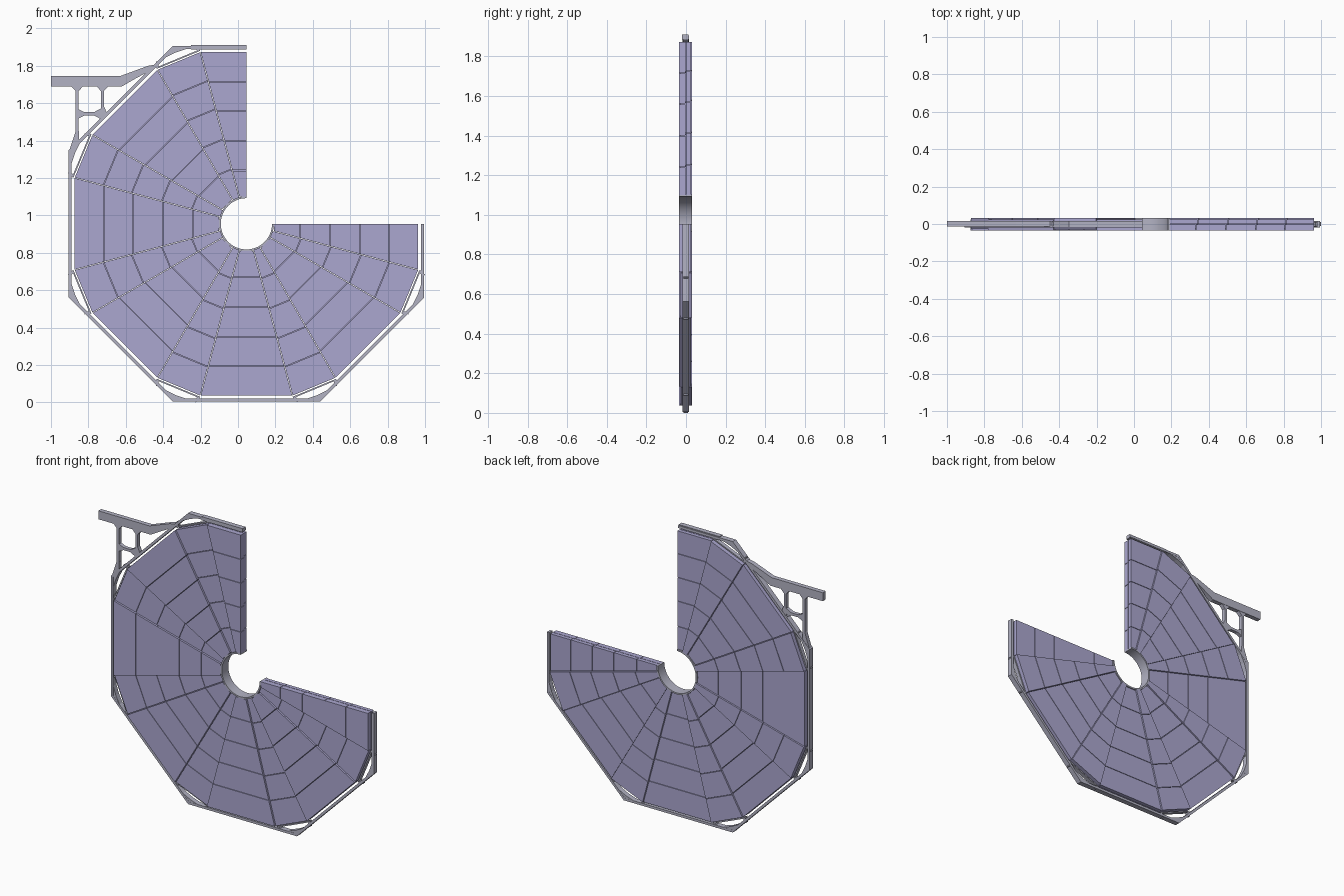
import bpy, bmesh
from math import cos, sin, tan, radians
from mathutils import Vector

cube = bpy.data.objects.get("Cube")
if cube:
    bpy.data.objects.remove(cube, do_unlink=True)

CX, CZ = 0.045, 0.955      # wheel axis
FRAME_R = 0.95             # outer apothem of the octagonal frame


def material(name, colour):
    m = bpy.data.materials.new(name)
    m.use_nodes = True
    m.diffuse_color = (*colour, 1)
    m.node_tree.nodes["Principled BSDF"].inputs["Base Color"].default_value = (*colour, 1)
    return m


lilac = material("lilac panel", (0.41, 0.39, 0.63))
grey = material("pale grey metal", (0.45, 0.45, 0.55))


def prisms(name, outlines, y0, y1, mat):
    """One object made of flat outlines in x, z extruded from y0 to y1."""
    bm = bmesh.new()
    for outline in outlines:
        a = [bm.verts.new((x, y0, z)) for x, z in outline]
        b = [bm.verts.new((x, y1, z)) for x, z in outline]
        bm.faces.new(a)
        bm.faces.new(b[::-1])
        for i in range(len(a)):
            j = (i + 1) % len(a)
            bm.faces.new((a[j], a[i], b[i], b[j]))
    bmesh.ops.recalc_face_normals(bm, faces=bm.faces)
    mesh = bpy.data.meshes.new(name)
    bm.to_mesh(mesh)
    bm.free()
    mesh.materials.append(mat)
    obj = bpy.data.objects.new(name, mesh)
    bpy.context.collection.objects.link(obj)
    return obj


def at(angle, along, across=0.0):
    """Point at a distance along a direction, shifted sideways."""
    c, s = cos(radians(angle)), sin(radians(angle))
    return CX + c * along - s * across, CZ + s * along + c * across


def bar(p, q, width):
    p, q = Vector(p), Vector(q)
    side = (q - p).orthogonal().normalized() * width / 2
    return [tuple(v) for v in (p - side, q - side, q + side, p + side)]


def sector(mid, lo, hi, radii, gap=0.0015):
    """Row of trapezoid modules between two edge angles."""
    rows = []
    for r0, r1 in zip(radii, radii[1:]):
        r0, r1 = r0 + gap, r1 - gap
        t0, t1 = tan(radians(lo)), tan(radians(hi))
        rows.append([at(mid, r0, r0 * t0 + (gap if lo else 0)), at(mid, r1, r1 * t0 + (gap if lo else 0)),
                     at(mid, r1, r1 * t1 - (gap if hi else 0)), at(mid, r0, r0 * t1 - (gap if hi else 0))])
    return rows


# Chamber layers: wide sectors on the axes and diagonals, narrow ones between
wide_front = [0.145, 0.285, 0.445, 0.605, 0.76, 0.92]
narrow_front = [0.145, 0.30, 0.465, 0.63, 0.785, 0.944]
wide_back = [0.145, 0.295, 0.46, 0.615, 0.77, 0.92]
narrow_back = [0.145, 0.31, 0.475, 0.64, 0.795, 0.944]


def wide_sectors(radii):
    out = []
    for mid in range(90, 361, 45):
        out += sector(mid, 0 if mid == 90 else -15, 0 if mid == 360 else 15, radii)
    return out


def narrow_sectors(radii):
    out = []
    for i in range(6):
        out += sector(112.5 + 45 * i, -7.5, 7.5, radii)
    return out


prisms("front_wide_chambers", wide_sectors(wide_front), -0.036, -0.003, lilac)
prisms("front_narrow_chambers", narrow_sectors(narrow_front), -0.027, -0.001, lilac)
prisms("back_wide_chambers", wide_sectors(wide_back), 0.0, 0.024, lilac)
prisms("back_narrow_chambers", narrow_sectors(narrow_back), 0.002, 0.031, lilac)

# Inner ring around the open hub
steps = 54
ring = []
for i in range(steps):
    a, b = 90 + 270 * i / steps, 90 + 270 * (i + 1) / steps
    ring.append([at(a, 0.137), at(b, 0.137), at(b, 0.147), at(a, 0.147)])
ring_obj = prisms("hub_ring", ring, -0.036, 0.031, grey)
bm = bmesh.new()
bm.from_mesh(ring_obj.data)
bmesh.ops.remove_doubles(bm, verts=bm.verts, dist=0.0001)
inner = [f for f in bm.faces if all(len(e.link_faces) > 2 for e in f.edges)]
bmesh.ops.delete(bm, geom=inner, context='FACES')
bmesh.ops.recalc_face_normals(bm, faces=bm.faces)
bm.to_mesh(ring_obj.data)
bm.free()
bpy.context.view_layer.objects.active = ring_obj
ring_obj.select_set(True)
bpy.ops.object.shade_smooth_by_angle()
ring_obj.select_set(False)

# Octagonal frame beams, half length at the two open ends
beams = []
for mid in range(90, 361, 45):
    inside, k = FRAME_R - 0.016, tan(radians(22.5))
    lo = 0 if mid == 90 else -k
    hi = 0 if mid == 360 else k
    beams.append([at(mid, inside, inside * lo), at(mid, FRAME_R, FRAME_R * lo),
                  at(mid, FRAME_R, FRAME_R * hi), at(mid, inside, inside * hi)])
prisms("octagon_frame", beams, -0.018, 0.016, grey)

# Corner gussets and the rails along the narrow chambers
gussets, rails, braces = [], [], []
for i in range(6):
    a = 112.5 + 45 * i
    tip = FRAME_R / cos(radians(22.5))
    depth = 0.045
    half = depth / tan(radians(22.5))
    gussets.append([at(a, tip - 0.002), at(a, tip - depth, half), at(a, tip - depth + 0.008, 0), at(a, tip - depth, -half)])
    rails.append(bar(at(a, 0.953, -0.125), at(a, 0.953, 0.125), 0.008))
    for s in (-1, 1):
        braces.append(bar(at(a, 0.953, s * 0.12), at(a, tip - depth, s * half), 0.014))
prisms("corner_gussets", gussets, -0.017, 0.015, grey)
prisms("chamber_rails", rails, -0.014, 0.012, grey)
prisms("corner_braces", braces, -0.012, 0.010, grey)

# Top beam cap
prisms("top_cap_beam", [[(-0.25, 1.886), (0.045, 1.886), (0.045, 1.91), (-0.25, 1.91)]], -0.02, 0.012, grey)

# Side support bracket: tapered arm, two flared posts and a cross tie
prisms("bracket_arm", [[(-1.0, 1.69), (-0.62, 1.69), (-0.56, 1.725), (-0.45, 1.785),
                        (-0.43, 1.808), (-0.48, 1.80), (-0.63, 1.745), (-1.0, 1.745)]],
       -0.014, 0.016, grey)
posts = []
for x, foot in ((-0.86, 1.39), (-0.725, 1.52)):
    posts.append([(x - 0.008, foot), (x + 0.008, foot + 0.01), (x + 0.008, 1.665), (x + 0.036, 1.695),
                  (x - 0.036, 1.695), (x - 0.008, 1.665)])
prisms("bracket_posts", posts, -0.012, 0.014, grey)
prisms("bracket_tie", [[(-0.86, 1.515), (-0.82, 1.535), (-0.77, 1.535), (-0.725, 1.51),
                        (-0.725, 1.575), (-0.77, 1.552), (-0.82, 1.552), (-0.86, 1.57)]],
       -0.011, 0.013, grey)
prisms("bracket_foot", [[(-0.905, 1.34), (-0.88, 1.34), (-0.85, 1.40), (-0.85, 1.45), (-0.868, 1.45)],
                        [(-0.74, 1.50), (-0.70, 1.545), (-0.715, 1.58), (-0.735, 1.56)]],
       -0.012, 0.014, grey)
